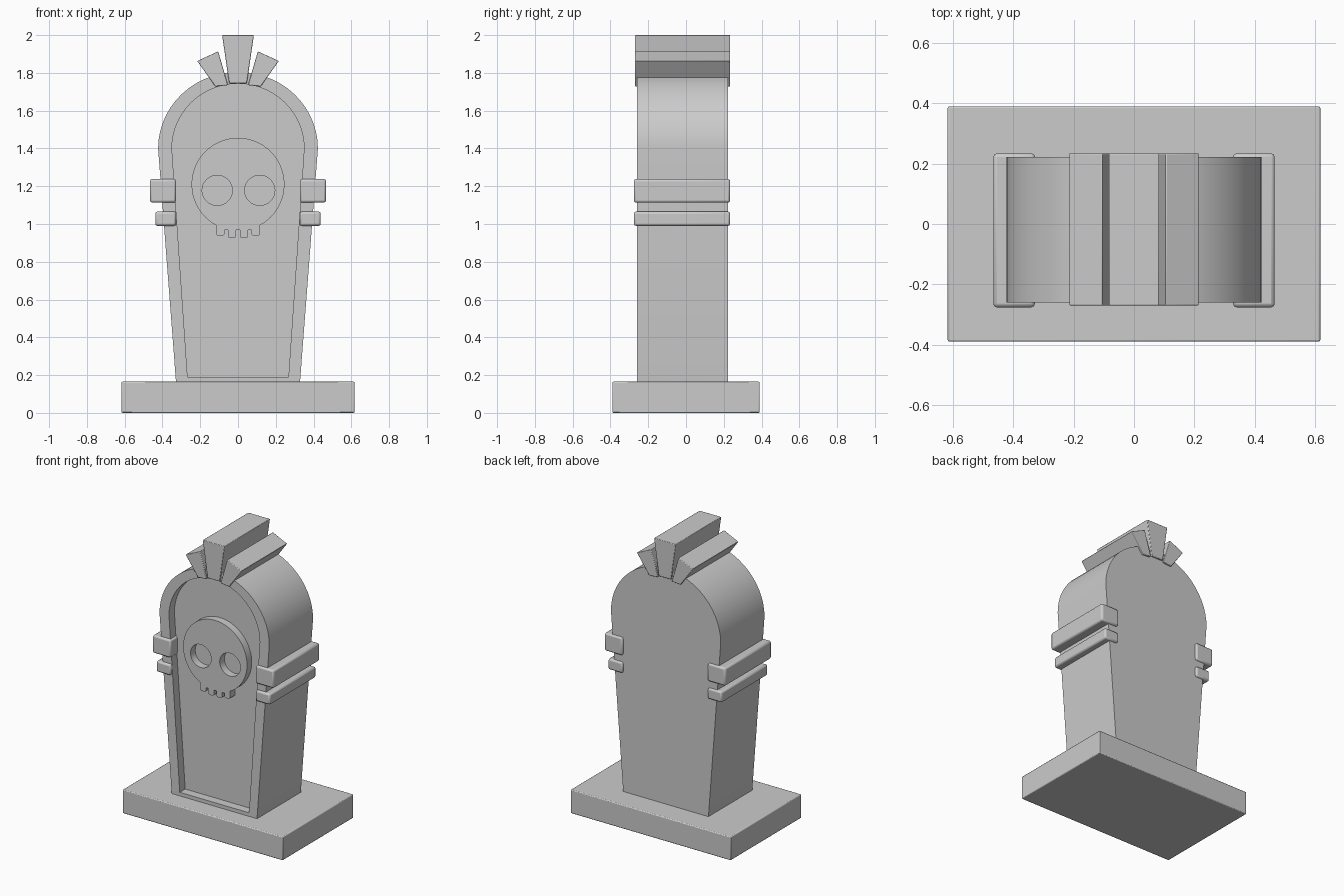
import bpy, bmesh
from math import sin, cos, pi, radians

if "Cube" in bpy.data.objects:
    bpy.data.objects.remove(bpy.data.objects["Cube"])


def finish(name, bm, bevel=0.0):
    bmesh.ops.recalc_face_normals(bm, faces=bm.faces)
    me = bpy.data.meshes.new(name)
    bm.to_mesh(me)
    bm.free()
    ob = bpy.data.objects.new(name, me)
    bpy.context.collection.objects.link(ob)
    if bevel:
        m = ob.modifiers.new("soft_edges", 'BEVEL')
        m.width, m.segments = bevel, 2
        m.limit_method, m.angle_limit = 'ANGLE', radians(40)
    smooth(ob)
    return ob


def smooth(ob):
    bpy.ops.object.select_all(action='DESELECT')
    ob.select_set(True)
    bpy.context.view_layer.objects.active = ob
    bpy.ops.object.shade_smooth_by_angle(angle=radians(35))


def loft(name, rings, bevel=0.0):
    """Join matching rings of (x, y, z) points and cap both ends."""
    bm = bmesh.new()
    vs = [[bm.verts.new(p) for p in r] for r in rings]
    n = len(vs[0])
    for a, b in zip(vs, vs[1:]):
        for i in range(n):
            j = (i + 1) % n
            bm.faces.new((a[i], a[j], b[j], b[i]))
    bm.faces.new(vs[0])
    bm.faces.new(vs[-1])
    return finish(name, bm, bevel)


def prism(name, pts, y0, y1, bevel=0.0):
    return loft(name, [[(x, y, z) for x, z in pts] for y in (y0, y1)], bevel)


def rect(x0, x1, z0, z1):
    return [(x0, z0), (x1, z0), (x1, z1), (x0, z1)]


def coffin(half_bottom, z_bottom, half_top, rise, y, z_spring=1.40, n=28):
    """Tapered sides with a rounded arch on top."""
    arch = [(half_top * cos(pi * i / n), y, z_spring + rise * sin(pi * i / n))
            for i in range(n + 1)]
    return [(-half_bottom, y, z_bottom), (half_bottom, y, z_bottom)] + arch


# Base slab
prism("base", rect(-0.617, 0.617, 0, 0.165), -0.39, 0.39, 0.006)

# Headstone body with recessed front panel
outer, inner = (0.328, 0.16, 0.423, 0.405), (0.267, 0.19, 0.35, 0.343)
loft("headstone", [coffin(*outer, 0.222), coffin(*outer, -0.26),
                   coffin(*inner, -0.26), coffin(*inner, -0.20)])

# Side bands
for s, side in ((-1, "left"), (1, "right")):
    for level, x, z0, z1 in (("upper", 0.466, 1.113, 1.238), ("lower", 0.438, 0.99, 1.066)):
        prism(f"{side}_{level}_band", rect(*sorted((s * 0.328, s * x)), z0, z1),
              -0.276, 0.234, 0.012)

# Fan crest on the top
prism("crest_centre", [(-0.047, 1.745), (0.047, 1.745), (0.084, 2.0), (-0.084, 2.0)],
      -0.27, 0.234, 0.004)
for s, side in ((-1, "left"), (1, "right")):
    pts = [(0.053, 1.735), (0.12, 1.728), (0.216, 1.863), (0.105, 1.914)]
    prism(f"crest_{side}", [(s * x, z) for x, z in pts], -0.27, 0.234, 0.004)

# Skull outline: round cranium with four teeth below
R, ZC, A = 0.246, 1.21, radians(62)
skull = [(R * cos(-A + (pi + 2 * A) * i / 56), ZC + R * sin(-A + (pi + 2 * A) * i / 56))
         for i in range(57)]
for xc, zb in ((-0.093, 0.937), (-0.0315, 0.926), (0.0315, 0.926), (0.093, 0.937)):
    w = 0.022
    skull += [(xc - w, 0.968), (xc - w, zb + 0.008), (xc - w + 0.008, zb),
              (xc + w - 0.008, zb), (xc + w, zb + 0.008), (xc + w, 0.968)]


def circle(cx, cz, r, n=32):
    return [(cx + r * cos(2 * pi * i / n), cz + r * sin(2 * pi * i / n)) for i in range(n)]


# Skull plate filled with two eye holes
cu = bpy.data.curves.new("skull_outline", 'CURVE')
cu.dimensions, cu.fill_mode, cu.extrude = '2D', 'BOTH', 0.027
for pts in (skull, circle(-0.11, 1.178, 0.08), circle(0.115, 1.178, 0.08)):
    sp = cu.splines.new('POLY')
    sp.points.add(len(pts) - 1)
    for p, (x, z) in zip(sp.points, pts):
        p.co = (x, z, 0, 1)
    sp.use_cyclic_u = True
ob = bpy.data.objects.new("skull", cu)
bpy.context.collection.objects.link(ob)
ob.location = (0, -0.225, 0)
ob.rotation_euler = (pi / 2, 0, 0)
bpy.ops.object.select_all(action='DESELECT')
ob.select_set(True)
bpy.context.view_layer.objects.active = ob
bpy.ops.object.convert(target='MESH')
ob = bpy.context.view_layer.objects.active
bm = bmesh.new()
bm.from_mesh(ob.data)
bmesh.ops.remove_doubles(bm, verts=bm.verts, dist=0.0005)
bmesh.ops.recalc_face_normals(bm, faces=bm.faces)
bm.to_mesh(ob.data)
bm.free()
smooth(ob)
